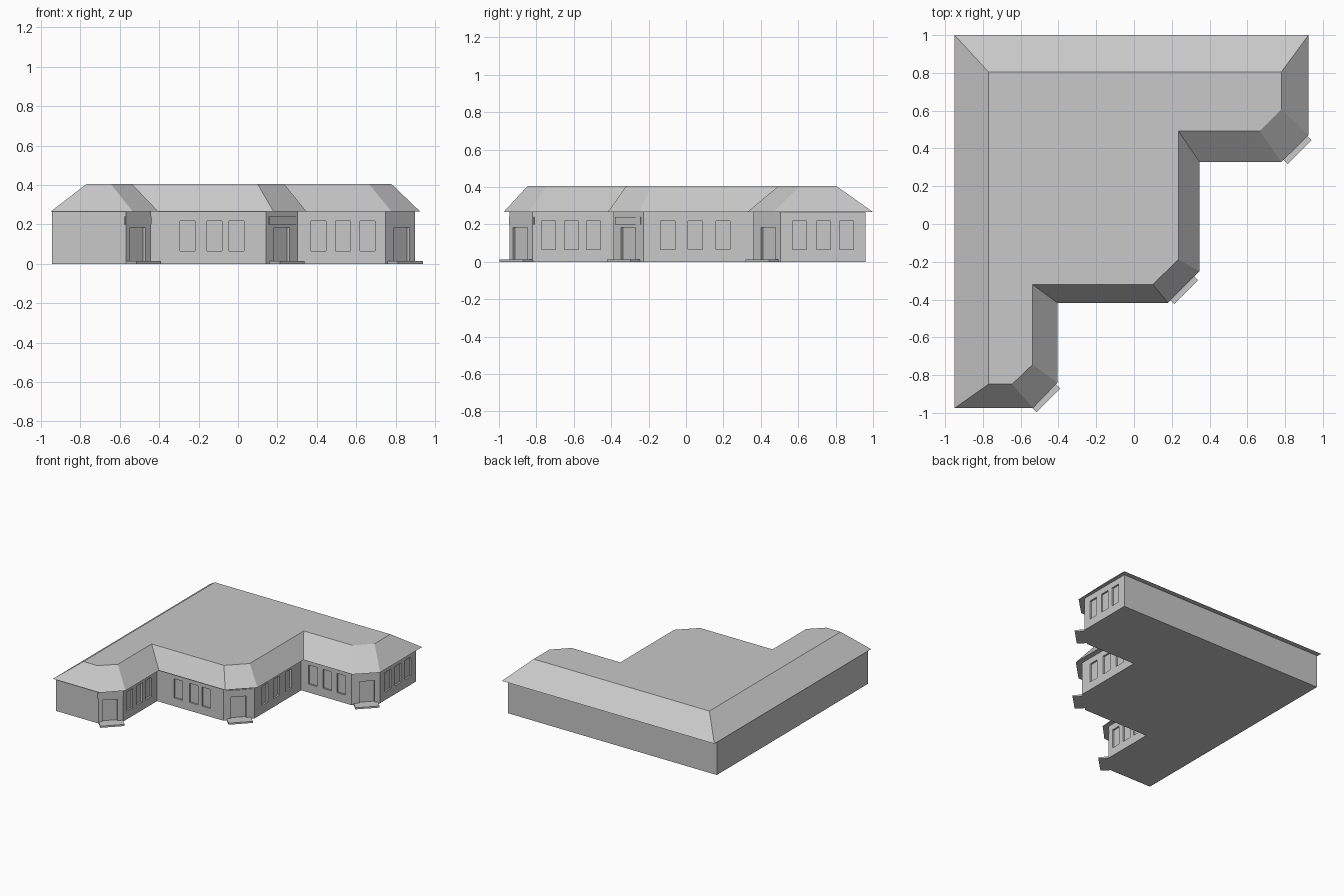
import bpy
import bmesh
from math import radians
from mathutils import Matrix, Vector

cube = bpy.data.objects.get("Cube")
if cube:
    bpy.data.objects.remove(cube, do_unlink=True)

# One plain grey for the whole building
grey = bpy.data.materials.new("plain_grey")
grey.use_nodes = True
colour = (0.58, 0.58, 0.58, 1)
grey.diffuse_color = colour
grey.node_tree.nodes["Principled BSDF"].inputs["Base Color"].default_value = colour


def finish(name, bm):
    bmesh.ops.recalc_face_normals(bm, faces=bm.faces)
    mesh = bpy.data.meshes.new(name)
    bm.to_mesh(mesh)
    bm.free()
    mesh.materials.append(grey)
    obj = bpy.data.objects.new(name, mesh)
    bpy.context.collection.objects.link(obj)
    return obj


def loft(name, lower, z0, upper, z1):
    """Closed solid between two outlines with matching corners."""
    bm = bmesh.new()
    a = [bm.verts.new((x, y, z0)) for x, y in lower]
    b = [bm.verts.new((x, y, z1)) for x, y in upper]
    bm.faces.new(a)
    bm.faces.new(b)
    for i in range(len(a)):
        j = (i + 1) % len(a)
        bm.faces.new((a[i], a[j], b[j], b[i]))
    return finish(name, bm)


def wall_box(bm, origin, angle, along, out, height):
    """Box placed on a wall: ranges along it, outward from it, and in z."""
    size = [along[1] - along[0], out[1] - out[0], height[1] - height[0]]
    centre = Vector((sum(along) / 2, -sum(out) / 2, sum(height) / 2))
    place = Matrix.Translation((*origin, 0)) @ Matrix.Rotation(radians(angle), 4, "Z")
    bmesh.ops.create_cube(bm, size=1, matrix=place @ Matrix.Translation(centre)
                          @ Matrix.Diagonal((*size, 1)))


# Stepped plan with three cut corners
wall_plan = [(-0.944, 0.96), (-0.944, -0.944), (-0.568, -0.944), (-0.442, -0.82),
             (-0.442, -0.388), (0.142, -0.388), (0.305, -0.227), (0.305, 0.361),
             (0.75, 0.361), (0.898, 0.505), (0.898, 0.96)]
eave_plan = [(-0.95, 1.0), (-0.95, -0.975), (-0.535, -0.975), (-0.405, -0.84),
             (-0.405, -0.418), (0.18, -0.418), (0.347, -0.25), (0.347, 0.328),
             (0.78, 0.328), (0.924, 0.47), (0.924, 1.0)]
ridge_plan = [(-0.77, 0.805), (-0.77, -0.848), (-0.645, -0.848), (-0.538, -0.745),
              (-0.538, -0.32), (0.10, -0.32), (0.235, -0.187), (0.235, 0.493),
              (0.665, 0.493), (0.78, 0.607), (0.78, 0.805)]
EAVE, RIDGE, STEP = 0.266, 0.404, 0.013
walls = loft("walls", wall_plan, 0, wall_plan, EAVE)
loft("hipped_roof", eave_plan, EAVE, ridge_plan, RIDGE)

# Recesses for windows: wall origin, facing angle, centres along the wall
cuts = bmesh.new()
window_rows = [((0, -0.388), 0, (-0.256, -0.119, -0.008)),
               ((0, 0.361), 0, (0.408, 0.533, 0.657)),
               ((-0.442, 0), 90, (-0.735, -0.612, -0.495)),
               ((0.305, 0), 90, (-0.098, 0.05, 0.198)),
               ((0.898, 0), 90, (0.607, 0.735, 0.858))]
for origin, angle, centres in window_rows:
    for c in centres:
        wall_box(cuts, origin, angle, (c - 0.038, c + 0.038), (-0.014, 0.02), (0.066, 0.218))

# Corner entrances: plan corner, door offset, sign projection
entrances = [("front", 2, -0.007, -0.003), ("middle", 5, -0.003, 0.006),
             ("back", 8, 0.009, -0.003)]
for name, corner, shift, lift in entrances:
    a, b = Vector(wall_plan[corner]), Vector(wall_plan[corner + 1])
    mid = (a + b) / 2
    wall_box(cuts, mid, 45, (shift - 0.055, shift + 0.055), (-0.015, 0.02), (STEP, 0.183))

    bm = bmesh.new()
    wall_box(bm, mid, 45, (-0.089, 0.089), (-0.005, 0.074), (0, STEP))
    finish(name + "_door_step", bm)

    bm = bmesh.new()
    wall_box(bm, mid, 45, (-0.095, 0.095), (lift - 0.008, lift), (0.2, 0.24))
    finish(name + "_sign_board", bm)

# Cut all openings into the walls
cutter = finish("opening_cutter", cuts)
cutter.hide_render = True
mod = walls.modifiers.new("openings", "BOOLEAN")
mod.operation = "DIFFERENCE"
mod.solver = "EXACT"
mod.object = cutter
bpy.context.view_layer.objects.active = walls
bpy.ops.object.modifier_apply(modifier=mod.name)
bpy.data.objects.remove(cutter, do_unlink=True)
